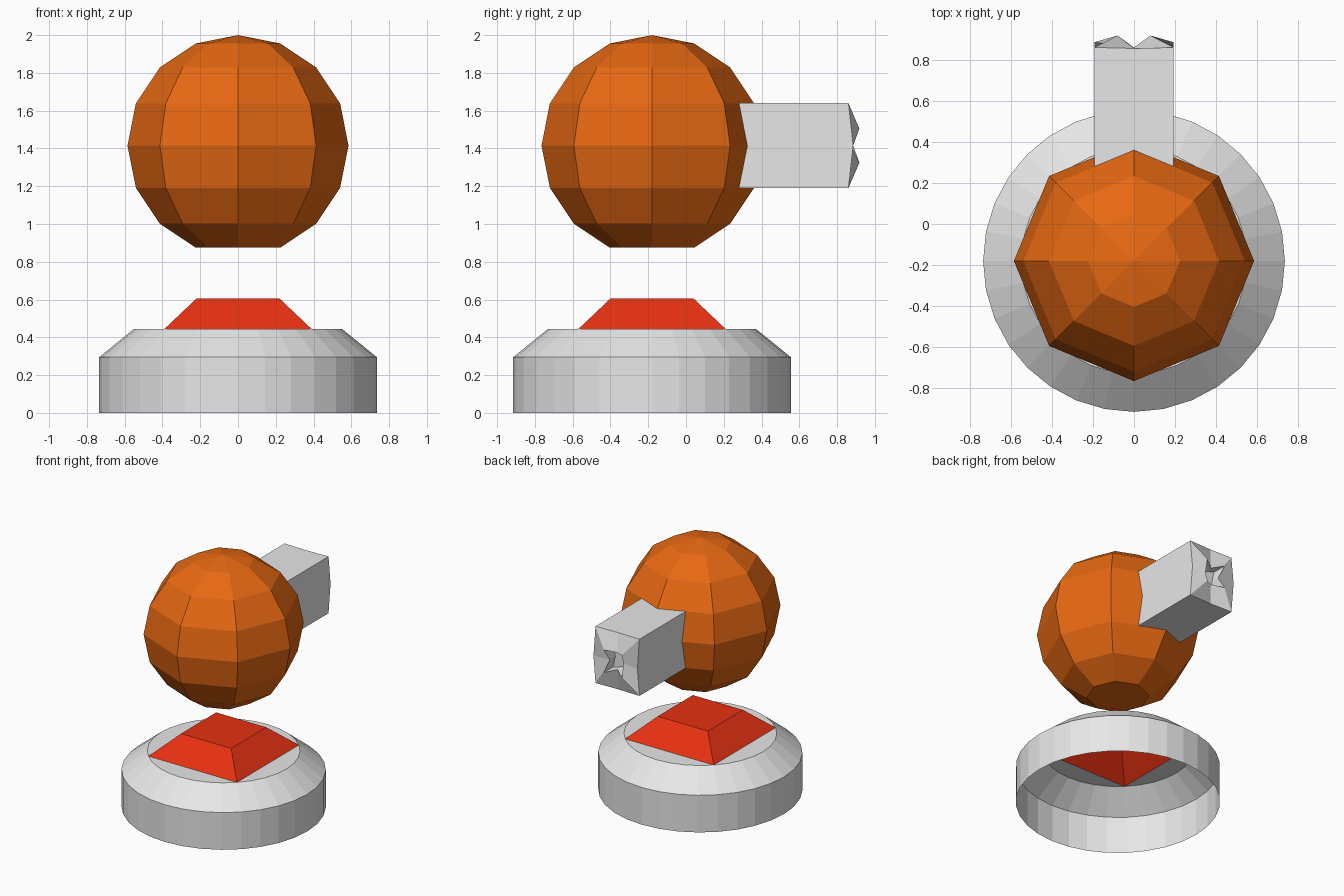
import bpy, bmesh, math

cube = bpy.data.objects.get("Cube")
if cube:
    bpy.data.objects.remove(cube, do_unlink=True)

CY = -0.18    # shared axis of base and ball
BALL_Z = 1.415


def material(name, rgb):
    m = bpy.data.materials.new(name)
    m.use_nodes = True
    m.diffuse_color = (*rgb, 1)
    m.node_tree.nodes["Principled BSDF"].inputs["Base Color"].default_value = (*rgb, 1)
    return m


grey = material("light_grey", (0.8, 0.8, 0.8))
orange = material("orange", (0.8, 0.14, 0.006))
red = material("red", (0.8, 0.03, 0.006))


def finish(name, bm, mat):
    me = bpy.data.meshes.new(name)
    bm.normal_update()
    bm.to_mesh(me)
    bm.free()
    me.materials.append(mat)
    ob = bpy.data.objects.new(name, me)
    bpy.context.collection.objects.link(ob)
    return ob


def add_ring(bm, points):
    return [bm.verts.new(p) for p in points]


def bridge(bm, a, b):
    n = len(a)
    for i in range(n):
        j = (i + 1) % n
        bm.faces.new((a[i], a[j], b[j], b[i]))


def circle(r, z, n):
    return [(r * math.cos(2 * math.pi * i / n), CY + r * math.sin(2 * math.pi * i / n), z)
            for i in range(n)]


# Base: open-bottomed round shell with a chamfered shoulder
bm = bmesh.new()
rings = [add_ring(bm, circle(r, z, 32)) for r, z in ((0.735, 0), (0.735, 0.295), (0.55, 0.445))]
for a, b in zip(rings, rings[1:]):
    bridge(bm, a, b)
# Four flat cap segments leave a square opening under the button
for k in range(4):
    bm.faces.new([rings[2][(4 + 8 * k + i) % 32] for i in range(9)])
finish("base", bm, grey)

# Button: square frustum, hollow underneath
bm = bmesh.new()
low, high = [add_ring(bm, [(x * h, CY + y * h, z) for x, y in ((-1, -1), (1, -1), (1, 1), (-1, 1))])
             for h, z in ((0.389, 0.445), (0.22, 0.605))]
bridge(bm, low, high)
bm.faces.new(high)
finish("button", bm, red)

# Ball: eight-sided sphere with a flat underside
bm = bmesh.new()
R = 0.585
rings = []
for k in range(-3, 4):
    a = math.radians(22.5 * k)
    rings.append(add_ring(bm, circle(R * math.cos(a), BALL_Z + R * math.sin(a), 8)))
for a, b in zip(rings, rings[1:]):
    bridge(bm, a, b)
bm.faces.new(rings[0][::-1])
tip = bm.verts.new((0, CY, BALL_Z + R))
for i in range(8):
    bm.faces.new((rings[-1][i], rings[-1][(i + 1) % 8], tip))
finish("ball", bm, orange)

# Barrel: rectangular tube with a star-shaped muzzle and recessed bore
DIRS = [(1, 1), (0, 1), (-1, 1), (-1, 0), (-1, -1), (0, -1), (1, -1), (1, 0)]


def section(w, h, y_corner, y_top, y_side, pinch=1.0):
    pts = []
    for dx, dz in DIRS:
        y = y_corner if dx and dz else (y_top if dz else y_side)
        s = 1 if dx and dz else pinch
        pts.append((dx * w * s, y, BALL_Z + dz * h * s))
    return pts


bm = bmesh.new()
rings = [add_ring(bm, section(*s)) for s in (
    (0.193, 0.225, 0.28, 0.36, 0.32),
    (0.193, 0.225, 0.86, 0.855, 0.885),
    (0.08, 0.09, 0.918, 0.86, 0.87, 0.75),
    (0.08, 0.09, 0.80, 0.80, 0.80, 0.75))]
for a, b in zip(rings, rings[1:]):
    bridge(bm, a, b)
bm.faces.new(rings[-1])
bmesh.ops.recalc_face_normals(bm, faces=bm.faces)
finish("barrel", bm, grey)
